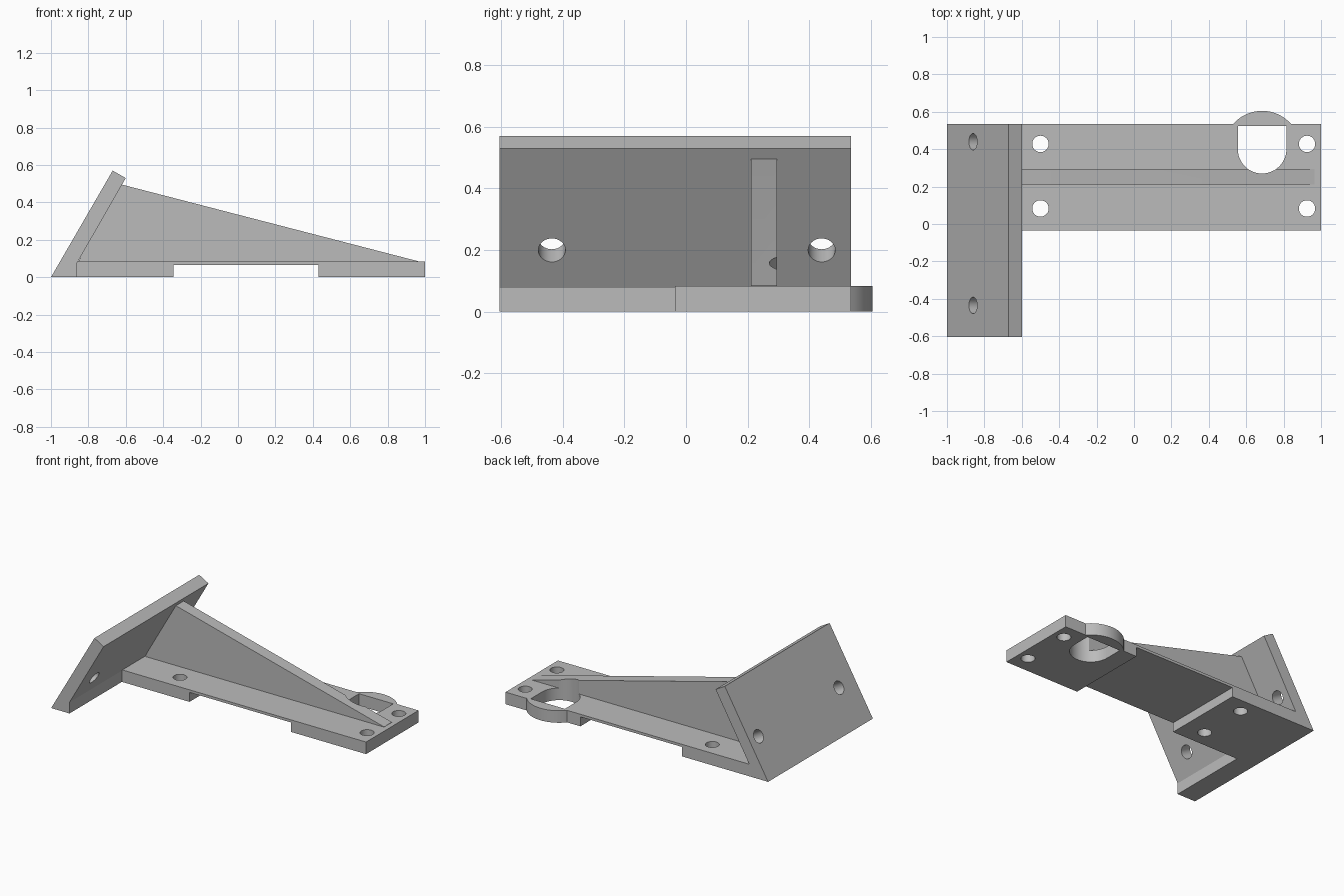
import bpy
import bmesh
from math import sin, cos, pi, asin
from mathutils import Vector, Matrix

cube = bpy.data.objects.get("Cube")
if cube:
    bpy.data.objects.remove(cube)

grey = bpy.data.materials.new("plain_grey")
grey.use_nodes = True
grey.diffuse_color = (0.5, 0.5, 0.5, 1)
grey.node_tree.nodes["Principled BSDF"].inputs["Base Color"].default_value = (0.5, 0.5, 0.5, 1)


def prism(name, points, vector):
    """Extrude a closed outline of 3D points along a vector."""
    bm = bmesh.new()
    face = bm.faces.new([bm.verts.new(p) for p in points])
    top = bmesh.ops.extrude_face_region(bm, geom=[face])["geom"]
    bmesh.ops.translate(bm, vec=vector, verts=[g for g in top if isinstance(g, bmesh.types.BMVert)])
    bmesh.ops.recalc_face_normals(bm, faces=bm.faces)
    mesh = bpy.data.meshes.new(name)
    bm.to_mesh(mesh)
    bm.free()
    mesh.materials.append(grey)
    obj = bpy.data.objects.new(name, mesh)
    bpy.context.collection.objects.link(obj)
    return obj


def side_profile(name, points, y0, y1):
    return prism(name, [(x, y0, z) for x, z in points], (0, y1 - y0, 0))


def arc(cx, cy, r, start, end, steps):
    angles = [start + (end - start) * i / steps for i in range(steps + 1)]
    return [(cx + r * cos(a), cy + r * sin(a)) for a in angles]


def combine(target, tool, operation):
    """Apply a boolean and discard the tool."""
    mod = target.modifiers.new("boolean", "BOOLEAN")
    mod.operation, mod.solver, mod.object = operation, "EXACT", tool
    bpy.context.view_layer.objects.active = target
    bpy.ops.object.modifier_apply(modifier=mod.name)
    bpy.data.objects.remove(tool)


def drill(target, centre, axis, r=0.044):
    """Cut a round hole through the target along an axis."""
    turn = Vector(axis).to_track_quat("Z", "Y").to_matrix()
    ring = [Vector(centre) + turn @ Vector((x, y, -0.2))
            for x, y in arc(0, 0, r, 0, 2 * pi, 32)[:-1]]
    combine(target, prism("drill", ring, turn @ Vector((0, 0, 0.4))), "DIFFERENCE")


FRONT, BACK, EDGE, TOP = -0.605, 0.535, -0.035, 0.083

# Slanted mounting plate with two screw holes square to its face
plate = side_profile("mounting_plate", [(-1, 0), (-0.86, 0), (-0.86, 0.077),
                                        (-0.6, 0.53), (-0.67, 0.57)], FRONT, BACK)
for y in (-0.435, 0.44):
    drill(plate, (-0.825, y, 0.22), (0.866, 0, -0.5))

# Base strip with a shallow recess underneath
base = side_profile("base_strip", [(-0.86, 0), (-0.345, 0), (-0.345, 0.065), (0.43, 0.065),
                                   (0.43, 0), (1, 0), (1, TOP), (-0.86, TOP)], EDGE, BACK)

# Rounded bulge on the back edge
CX, CY, R = 0.685, 0.4, 0.205
a = asin((BACK - CY) / R)
bulge = [(CX + 0.15, BACK - 0.05)] + arc(CX, CY, R, a, pi - a, 20) + [(CX - 0.15, BACK - 0.05)]
combine(base, prism("bulge", [(x, y, 0) for x, y in bulge], (0, 0, TOP)), "UNION")

# Sloping stiffening rib
rib = side_profile("stiffening_rib", [(-0.86, 0.07), (0.965, 0.07), (0.965, TOP + 0.002),
                                      (-0.62, 0.495), (-0.65, 0.5)], 0.21, 0.295)

# D-shaped opening through the base and the rib
opening = arc(CX, CY, 0.13, pi, 2 * pi, 24) + [(CX + 0.13, 0.525), (CX - 0.13, 0.525)]
for part in (base, rib):
    cutter = prism("opening", [(x, y, -0.1) for x, y in opening], (0, 0, 0.6))
    combine(part, cutter, "DIFFERENCE")

# Four screw holes in the base
for x in (-0.5, 0.925):
    for y in (0.083, 0.428):
        drill(base, (x, y, 0), (0, 0, 1))

# Smooth the curved walls and keep the edges sharp
bpy.ops.object.select_all(action="DESELECT")
for part in (plate, base, rib):
    part.select_set(True)
bpy.context.view_layer.objects.active = base
bpy.ops.object.shade_smooth_by_angle(angle=0.5)
